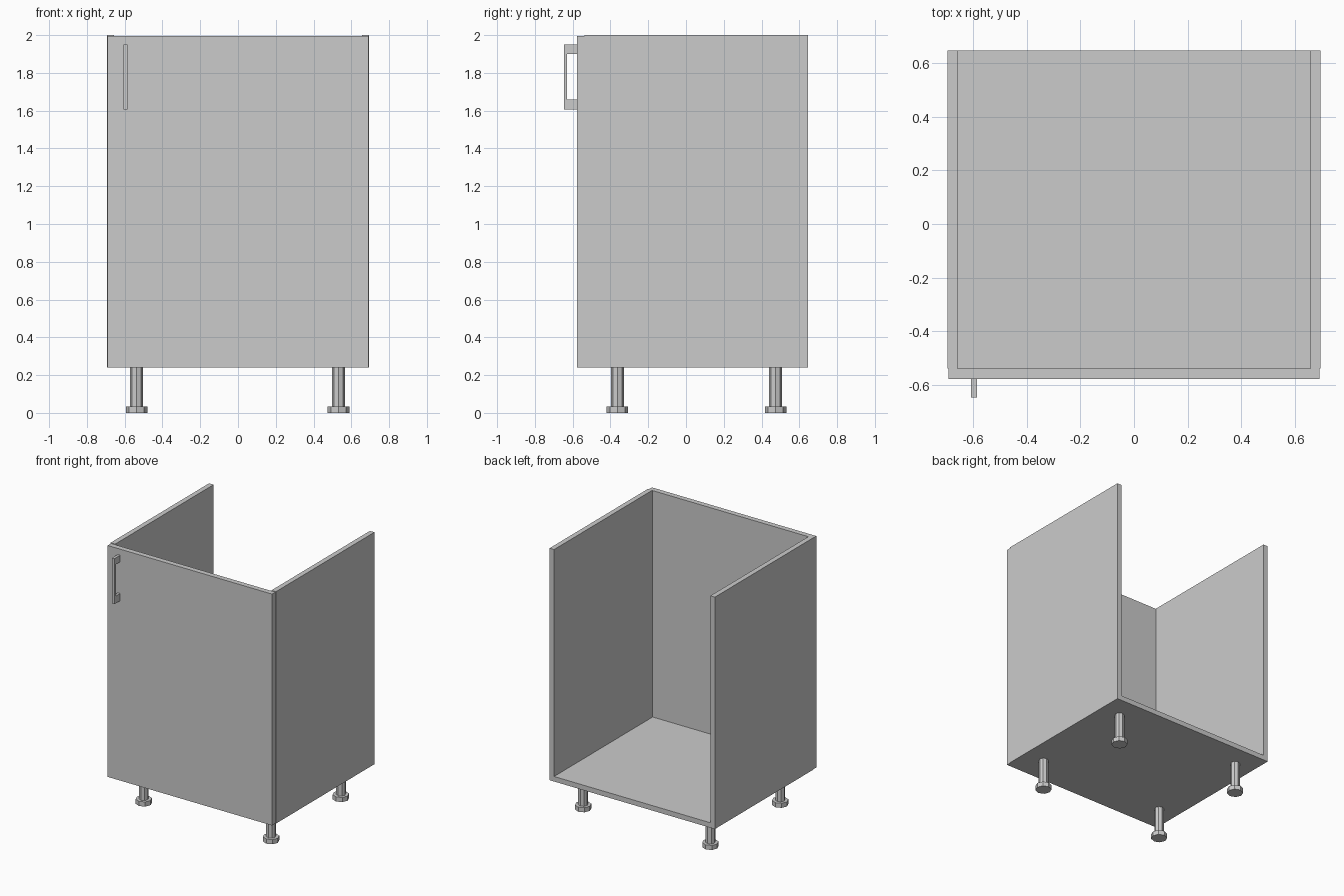
import bpy, bmesh

if "Cube" in bpy.data.objects:
    bpy.data.objects.remove(bpy.data.objects["Cube"])


def extrude_profile(name, points, axis, start, end):
    """Extrude a closed profile along x (points are y,z) or y (points are x,z)."""
    place = (lambda p: (start, *p)) if axis == 0 else (lambda p: (p[0], start, p[1]))
    bm = bmesh.new()
    face = bm.faces.new([bm.verts.new(place(p)) for p in points])
    result = bmesh.ops.extrude_face_region(bm, geom=[face])
    for v in result["geom"]:
        if isinstance(v, bmesh.types.BMVert):
            v.co[axis] = end
    bmesh.ops.recalc_face_normals(bm, faces=bm.faces)
    mesh = bpy.data.meshes.new(name)
    bm.to_mesh(mesh)
    bm.free()
    obj = bpy.data.objects.new(name, mesh)
    bpy.context.collection.objects.link(obj)
    return obj


def cylinder(name, x, y, z0, z1, radius):
    bpy.ops.mesh.primitive_cylinder_add(
        vertices=8, radius=radius, depth=z1 - z0, location=(x, y, (z0 + z1) / 2))
    bpy.context.object.name = name


W, T = 0.694, 0.038
BOTTOM, TOP = 0.24, 2.0
DOOR_FRONT, DOOR_BACK, REAR = -0.577, -0.537, 0.645

# Carcass: two sides and a floor, open at the top and back
extrude_profile("carcass", [
    (-W, BOTTOM), (W, BOTTOM), (W, TOP), (W - T, TOP),
    (W - T, BOTTOM + T), (-W + T, BOTTOM + T), (-W + T, TOP), (-W, TOP)],
    1, DOOR_BACK, REAR)

# Door, slightly smaller than the carcass
D = W - 0.004
extrude_profile("door", [
    (-D, BOTTOM), (D, BOTTOM), (D, TOP - 0.004), (-D, TOP - 0.004)],
    1, DOOR_FRONT, DOOR_BACK)

# Bracket handle at the upper left of the door
extrude_profile("handle", [
    (DOOR_FRONT, 1.605), (-0.645, 1.605), (-0.645, 1.95), (DOOR_FRONT, 1.95),
    (DOOR_FRONT, 1.90), (-0.63, 1.90), (-0.63, 1.66), (DOOR_FRONT, 1.66)],
    0, -0.606, -0.585)

# Four adjustable legs with foot pads
for side, x in (("left", -0.537), ("right", 0.532)):
    for end, y in (("front", -0.363), ("back", 0.474)):
        cylinder(f"{end}_{side}_leg", x, y, 0.035, BOTTOM, 0.034)
        cylinder(f"{end}_{side}_foot", x, y, 0.0, 0.035, 0.057)
